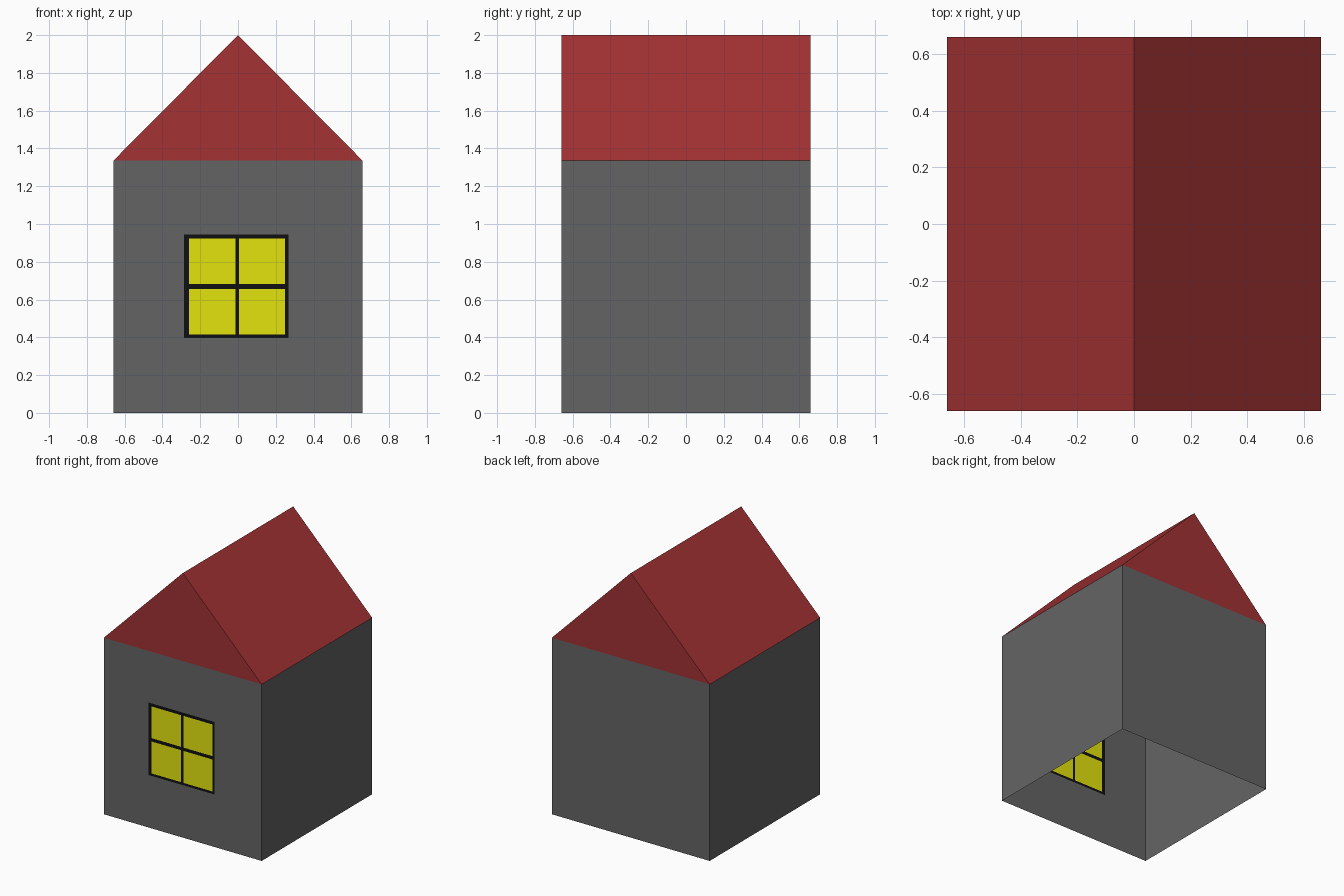
import bpy, bmesh
from mathutils import Vector

if "Cube" in bpy.data.objects:
    bpy.data.objects.remove(bpy.data.objects["Cube"])

HALF, EAVE, RIDGE = 0.66, 1.335, 2.0


def material(name, srgb):
    lin = [((c / 255 + 0.055) / 1.055) ** 2.4 if c > 10 else c / 255 / 12.92 for c in srgb]
    mat = bpy.data.materials.new(name)
    mat.diffuse_color = (*lin, 1)
    mat.use_nodes = True
    mat.node_tree.nodes["Principled BSDF"].inputs["Base Color"].default_value = mat.diffuse_color
    return mat


grey = material("wall grey", (100, 100, 100))
red = material("roof red", (163, 50, 51))
yellow = material("window yellow", (228, 228, 15))
black = material("frame black", (16, 16, 18))


def finish(bm, name, mats):
    mesh = bpy.data.meshes.new(name)
    bm.to_mesh(mesh)
    bm.free()
    for m in mats:
        mesh.materials.append(m)
    obj = bpy.data.objects.new(name, mesh)
    bpy.context.collection.objects.link(obj)


# Walls: thin box shell, open at the bottom and under the roof
bm = bmesh.new()
bmesh.ops.create_cube(bm, size=1)
bmesh.ops.scale(bm, vec=(2 * HALF, 2 * HALF, EAVE), verts=bm.verts)
bmesh.ops.translate(bm, vec=(0, 0, EAVE / 2), verts=bm.verts)
bm.normal_update()
bmesh.ops.delete(bm, geom=[f for f in bm.faces if abs(f.normal.z) > 0.9], context='FACES_ONLY')

# Window: frame and pane boundaries cut into the front wall
xs = (-0.285, -0.26, -0.013, 0.006, 0.25, 0.267)
zs = (0.397, 0.415, 0.657, 0.682, 0.922, 0.945)
cuts = [((x, 0, 0), (1, 0, 0)) for x in xs] + [((0, 0, z), (0, 0, 1)) for z in zs]
for co, no in cuts:
    front = [f for f in bm.faces if f.calc_center_median().y < -HALF + 0.001]
    edges = {e for f in front for e in f.edges}
    verts = {v for f in front for v in f.verts}
    bmesh.ops.bisect_plane(bm, geom=front + list(edges) + list(verts),
                           dist=1e-5, plane_co=Vector(co), plane_no=Vector(no))


def in_pane(value, c):
    return c[1] < value < c[2] or c[3] < value < c[4]


for f in bm.faces:
    c = f.calc_center_median()
    if c.y < -HALF + 0.001 and xs[0] < c.x < xs[-1] and zs[0] < c.z < zs[-1]:
        f.material_index = 1 if in_pane(c.x, xs) and in_pane(c.z, zs) else 2
finish(bm, "walls", [grey, yellow, black])

# Roof: triangular profile swept front to back, with both gables filled
bm = bmesh.new()
profile = ((-HALF, EAVE), (HALF, EAVE), (0, RIDGE))
f0, f1 = ([bm.verts.new((x, y, z)) for x, z in profile] for y in (-HALF, HALF))
bm.faces.new(f0)
bm.faces.new(f1[::-1])
for a, b in ((1, 2), (2, 0)):
    bm.faces.new((f0[b], f0[a], f1[a], f1[b]))
bm.normal_update()
finish(bm, "roof", [red])
